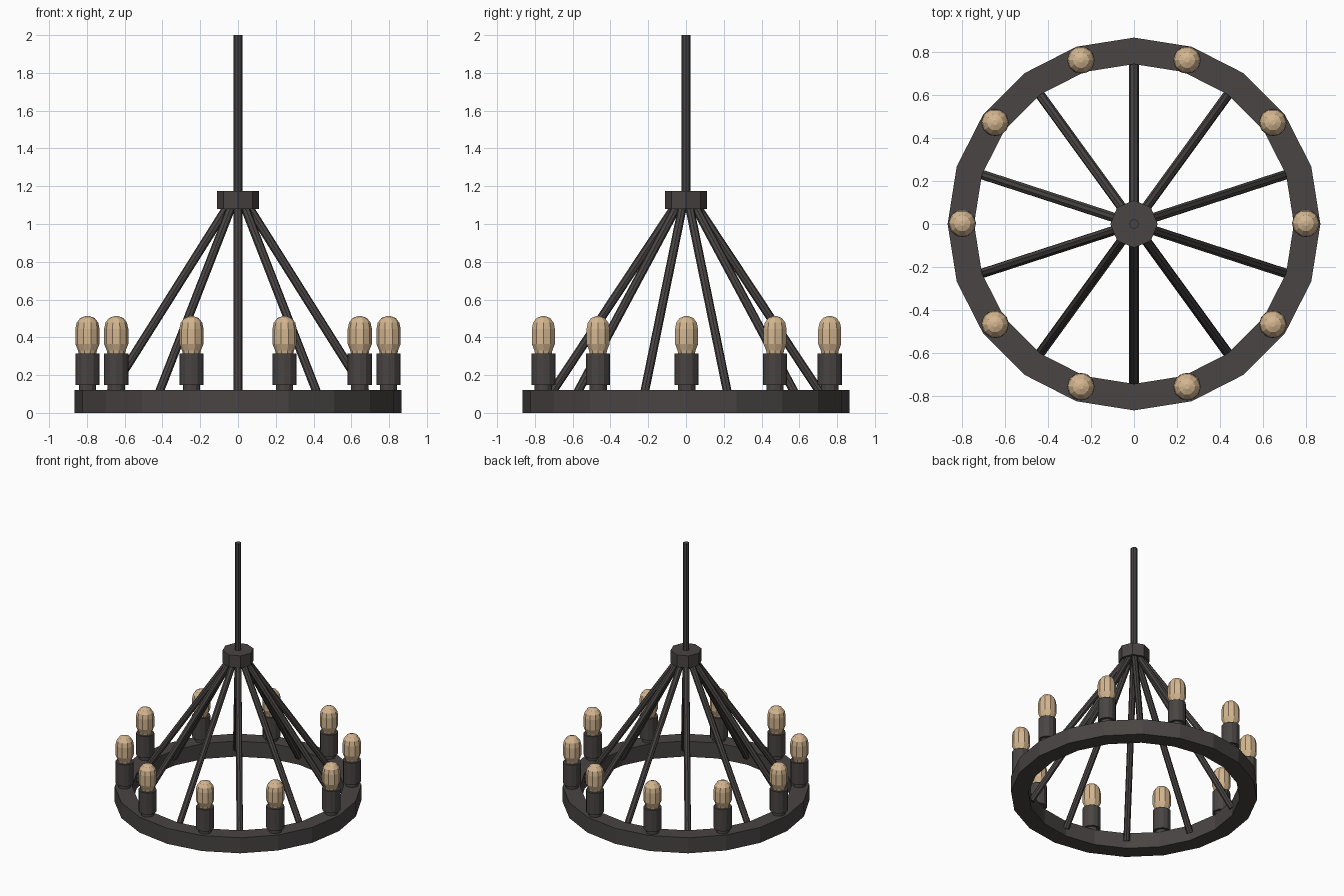
import bpy, bmesh, math
from mathutils import Vector

if "Cube" in bpy.data.objects:
    bpy.data.objects.remove(bpy.data.objects["Cube"])


def material(name, rgb):
    m = bpy.data.materials.new(name)
    m.diffuse_color = (*rgb, 1)
    m.use_nodes = True
    m.node_tree.nodes["Principled BSDF"].inputs["Base Color"].default_value = m.diffuse_color
    return m


IRON = material("dark iron", (0.065, 0.058, 0.056))
GLASS = material("amber glass", (0.66, 0.47, 0.28))


def lathe(name, profile, sides, mat, loc=(0, 0, 0), axis=(0, 0, 1), turn=0.0, closed=False):
    """Spin (radius, height) points, ordered bottom to top on the outside."""
    bm = bmesh.new()
    rot = Vector((0, 0, 1)).rotation_difference(Vector(axis)).to_matrix()
    rings = []
    for r, z in profile:
        ring = []
        for i in range(sides):
            a = turn + 2 * math.pi * i / sides
            ring.append(bm.verts.new(rot @ Vector((r * math.cos(a), r * math.sin(a), z))))
        rings.append(ring)
    pairs = list(zip(rings, rings[1:]))
    if closed:
        pairs.append((rings[-1], rings[0]))
    for lo, hi in pairs:
        for i in range(sides):
            j = (i + 1) % sides
            bm.faces.new((lo[i], lo[j], hi[j], hi[i]))
    if not closed:
        bm.faces.new(rings[0][::-1])
        bm.faces.new(rings[-1])
    bmesh.ops.recalc_face_normals(bm, faces=bm.faces)
    me = bpy.data.meshes.new(name)
    bm.to_mesh(me)
    bm.free()
    me.materials.append(mat)
    ob = bpy.data.objects.new(name, me)
    ob.location = loc
    bpy.context.collection.objects.link(ob)
    return ob


# Wheel ring, hub and hanging rod
lathe("ring", [(0.865, 0), (0.865, 0.12), (0.742, 0.12), (0.742, 0)], 20, IRON, closed=True)
lathe("hub", [(0.11, 1.08), (0.11, 1.175)], 8, IRON)
lathe("hanging_rod", [(0.023, 1.17), (0.023, 2.0)], 8, IRON)

for k in range(10):
    # Sloping spokes from the hub to the inside of the ring
    a = math.radians(18 + 36 * k)
    d = Vector((math.cos(a), math.sin(a), 0))
    low = d * 0.742 + Vector((0, 0, 0.06))
    high = d * 0.04 + Vector((0, 0, 1.12))
    lathe("spoke", [(0.023, 0), (0.023, (high - low).length)], 8, IRON, low, high - low)

    # Lamp holders and bulbs standing on the ring between spokes
    b = math.radians(36 * k)
    loc = (0.797 * math.cos(b), 0.797 * math.sin(b) + 0.003, 0)
    lathe("lamp_holder", [(0.046, 0.115), (0.046, 0.148), (0.064, 0.148), (0.064, 0.315)],
          12, IRON, loc)
    lathe("bulb", [(0.046, 0.31), (0.05, 0.33), (0.064, 0.365), (0.064, 0.445),
                   (0.057, 0.478), (0.038, 0.502), (0.012, 0.512)],
          10, GLASS, loc)
